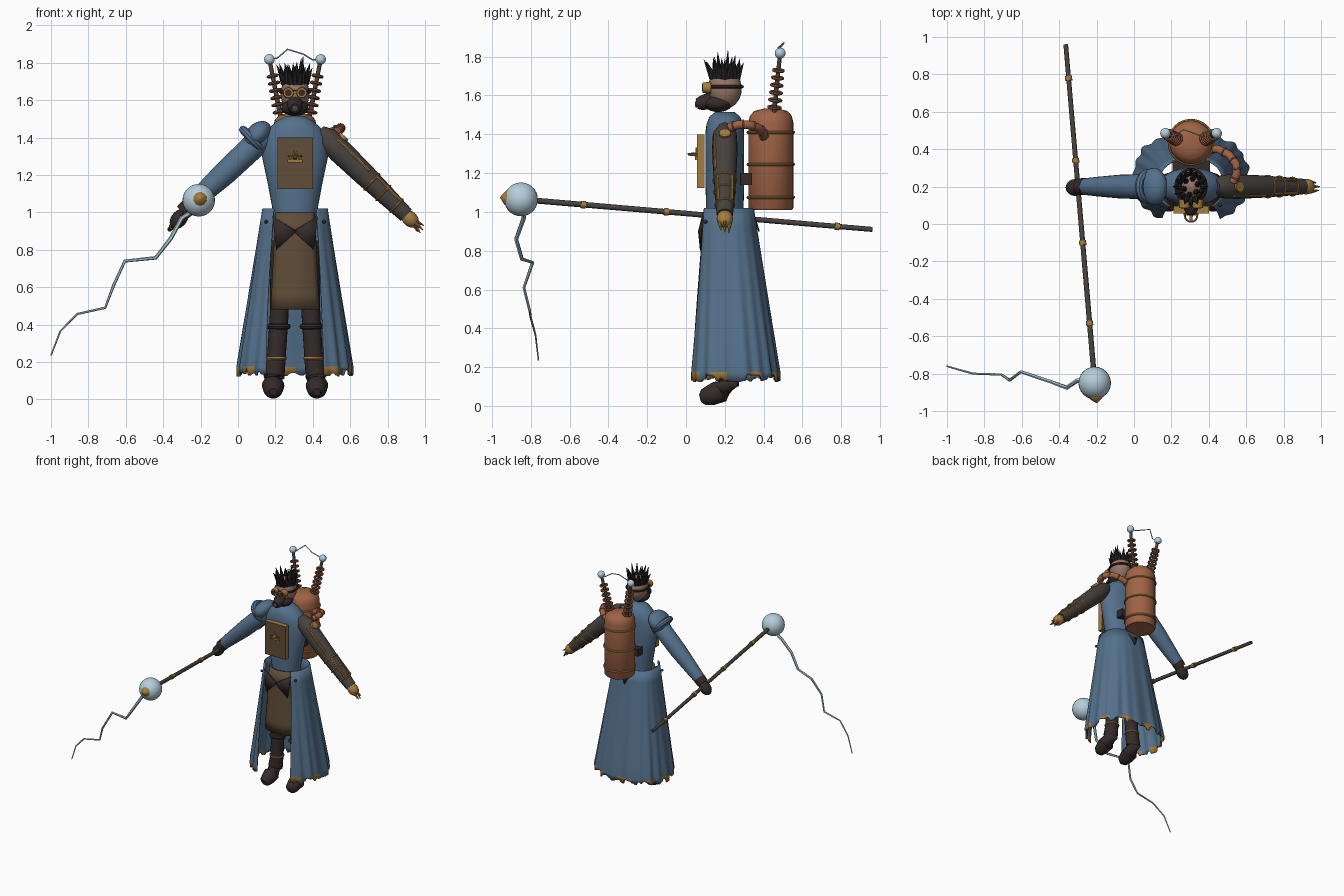
import bpy, bmesh, math, random
from mathutils import Vector, Matrix

random.seed(4)
if "Cube" in bpy.data.objects:
    bpy.data.objects.remove(bpy.data.objects["Cube"], do_unlink=True)

CX, CY = 0.305, 0.2   # figure axis


def material(name, *rgb):
    m = bpy.data.materials.new(name)
    m.use_nodes = True
    m.diffuse_color = (*rgb, 1)
    m.node_tree.nodes["Principled BSDF"].inputs["Base Color"].default_value = (*rgb, 1)
    return m


BLUE = material("coat blue", 0.09, 0.165, 0.26)
COPPER = material("copper", 0.35, 0.125, 0.06)
BRASS = material("brass", 0.37, 0.2, 0.05)
BROWN = material("apron brown", 0.115, 0.075, 0.04)
LEATHER = material("dark leather", 0.035, 0.024, 0.023)
IRON = material("dark iron", 0.065, 0.055, 0.048)
SKIN = material("skin", 0.3, 0.175, 0.125)
PALE = material("pale glass", 0.46, 0.62, 0.7)
HAIR = material("black hair", 0.018, 0.015, 0.018)


def finish(name, bm, *mats):
    bmesh.ops.recalc_face_normals(bm, faces=bm.faces)
    me = bpy.data.meshes.new(name)
    bm.to_mesh(me)
    bm.free()
    ob = bpy.data.objects.new(name, me)
    bpy.context.collection.objects.link(ob)
    for m in mats:
        me.materials.append(m)
    return ob


def skin_rings(bm, rings, closed=True):
    n = len(rings[0])
    for a, b in zip(rings, rings[1:]):
        for i in range(n if closed else n - 1):
            j = (i + 1) % n
            bm.faces.new((a[i], a[j], b[j], b[i]))


def tube(name, mat, pts, sides=16):
    """Round sweep through (x, y, z, radius) points."""
    bm = bmesh.new()
    ps = [Vector(p[:3]) for p in pts]
    rings = []
    for k, p in enumerate(ps):
        t = (ps[min(k + 1, len(ps) - 1)] - ps[max(k - 1, 0)]).normalized()
        side = Vector((0, 1, 0)) if abs(t.y) < 0.8 else Vector((1, 0, 0))
        u = t.cross(side).normalized()
        v = t.cross(u)
        angles = [math.tau * i / sides for i in range(sides)]
        rings.append([bm.verts.new(p + pts[k][3] * (u * math.cos(a) + v * math.sin(a))) for a in angles])
    skin_rings(bm, rings)
    bm.faces.new(rings[0])
    bm.faces.new(rings[-1])
    return finish(name, bm, mat)


def ball(name, mat, loc, size, tilt=0):
    bm = bmesh.new()
    mx = Matrix.Translation(loc) @ Matrix.Rotation(tilt, 4, 'Y') @ Matrix.Diagonal((*size, 1))
    bmesh.ops.create_uvsphere(bm, u_segments=24, v_segments=14, radius=1, matrix=mx)
    return finish(name, bm, mat)


def block(name, mat, loc, size):
    bm = bmesh.new()
    bmesh.ops.create_cube(bm, size=1, matrix=Matrix.Translation(loc) @ Matrix.Diagonal((*size, 1)))
    return finish(name, bm, mat)


def ring(name, mat, loc, axis, major, minor):
    rot = Vector(axis).to_track_quat('Z', 'Y').to_euler()
    bpy.ops.mesh.primitive_torus_add(location=loc, rotation=rot, major_radius=major, minor_radius=minor,
                                     major_segments=32, minor_segments=8)
    ob = bpy.context.object
    ob.name = name
    ob.data.materials.append(mat)
    return ob


def plate(name, mat, pts, thick=0.008):
    ob_bm = bmesh.new()
    ob_bm.faces.new([ob_bm.verts.new(p) for p in pts])
    ob = finish(name, ob_bm, mat)
    ob.modifiers.new("thickness", 'SOLIDIFY').thickness = thick
    return ob


# Torso lofted from ellipses
bm = bmesh.new()
rings = []
for z, rx, ry in [(0.97, .112, .095), (1.15, .145, .1), (1.3, .177, .1), (1.4, .172, .1),
                  (1.45, .14, .095), (1.49, .095, .08), (1.515, .05, .05)]:
    rings.append([bm.verts.new((CX + rx * math.cos(math.tau * i / 32), CY + ry * math.sin(math.tau * i / 32), z))
                  for i in range(32)])
skin_rings(bm, rings)
bm.faces.new(rings[-1])
finish("torso", bm, BLUE)

# Pleated long coat skirt, open at the front, with a torn trimmed hem
bm = bmesh.new()
COLS, ROWS = 120, 10
power = lambda v: math.copysign(abs(v) ** 0.8, v)
jag = [random.uniform(-0.02, 0.025) for _ in range(COLS // 2 + 1)]
rows = []
for r in range(ROWS + 1):
    s = min(r / (ROWS - 1), 1)
    gap = math.radians(36 - 11 * s)
    row = []
    for c in range(COLS + 1):
        a = gap + (math.tau - 2 * gap) * c / COLS
        w = 1 + s * (0.022 * math.sin(a * 19) + 0.015 * math.sin(a * 11 + 1))
        z = 1.02 - 0.845 * s
        if r == ROWS:
            z = 0.14 + jag[c // 2]
        row.append(bm.verts.new((CX + power(math.sin(a)) * (0.175 + 0.13 * s) * w,
                                 0.21 + 0.037 * s - power(math.cos(a)) * (0.14 + 0.095 * s) * w, z)))
    rows.append(row)
skin_rings(bm, rows, closed=False)
for i, f in enumerate(bm.faces):
    if i >= COLS * (ROWS - 1) and (i % COLS) % 15 < 8:
        f.material_index = 1
coat = finish("coat_skirt", bm, BLUE, BRASS)
coat.modifiers.new("thickness", 'SOLIDIFY').thickness = 0.008

# Apron, bowed between the coat edges
bm = bmesh.new()
rows = []
for r in range(7):
    s = r / 6
    rows.append([bm.verts.new((CX + t / 5 * (0.105 + 0.025 * s), 0.085 - 0.02 * s + 0.04 * (t / 5) ** 2,
                               1.0 - 0.52 * s)) for t in range(-5, 6)])
skin_rings(bm, rows, closed=False)
apron = finish("apron", bm, BROWN)
apron.modifiers.new("thickness", 'SOLIDIFY').thickness = 0.008

# Mirrored waist flaps, coat studs, legs and boots
for side, m in (("right", -1), ("left", 1)):
    x = lambda d: CX + m * d
    plate(side + "_waist_flap", LEATHER, [(x(.12), .09, .98), (x(.1), .08, .8), (x(-.01), .07, .9)])
    ball(side + "_coat_stud", LEATHER, (x(.155), .1, .95), (.01, .01, .01))
    tube(side + "_boot", LEATHER, [(x(.08), .21, .85, .05), (x(.085), .215, .45, .05), (x(.1), .22, .22, .05),
                                   (x(.113), .22, .12, .056), (x(.117), .175, .075, .06),
                                   (x(.117), .125, .055, .053), (x(.117), .09, .045, .042),
                                   (x(.117), .072, .04, .02)], 20)
    ring(side + "_knee_strap", LEATHER, (x(.088), .217, .39), (0, 0, 1), .05, .015)
    ring(side + "_ankle_strap", BRASS, (x(.1), .22, .22), (0, 0, 1), .048, .009)
plate("back_flap", LEATHER, [(CX - .05, .35, 1.0), (CX + .05, .35, 1.0), (CX, .38, .9)])

# Chest plate: brown face, brass sides, with a valve on it
chest = block("chest_plate", BROWN, (CX, .076, 1.262), (.19, .04, .275))
chest.data.materials.append(BRASS)
for p in chest.data.polygons:
    p.material_index = int(abs(p.normal.y) < 0.5)
block("valve_base", BRASS, (CX, .052, 1.275), (.08, .012, .014))
tube("valve_stem", BRASS, [(CX, .06, 1.297, .012), (CX, .01, 1.297, .006)], 10)
ring("valve_loop", BRASS, (CX, .045, 1.3), (0, 0, 1), .033, .005)
for d in (-.018, .018):
    tube("valve_strut", BRASS, [(CX + d, .053, 1.275, .005), (CX, .053, 1.33, .005)], 8)

# Head, breathing mask and goggles
ball("head", SKIN, (CX, CY, 1.635), (.077, .087, .103))
ball("mask", LEATHER, (CX, .165, 1.56), (.073, .075, .045))
tube("mask_snout", LEATHER, [(CX, .13, 1.575, .045), (CX, .075, 1.56, .036), (CX, .055, 1.556, .026)])
ball("mask_filter", IRON, (CX, .054, 1.555), (.018, .008, .018))
strap = ring("goggle_strap", LEATHER, (CX, CY, 1.645), (0, 0, 1), .082, .009)
strap.scale = (.98, 1.08, 1)
for d in (-.036, .036):
    tube("goggle_rim", BRASS, [(CX + d, .13, 1.64, .03), (CX + d, .085, 1.64, .027)])
    tube("goggle_lens", LEATHER, [(CX + d, .1, 1.64, .018), (CX + d, .082, 1.64, .018)])
block("goggle_bridge", BRASS, (CX, .105, 1.64), (.03, .015, .012))

# Hair spikes in a crown
for i in range(16):
    a = math.tau * i / 16
    c, s = math.cos(a), math.sin(a)
    lean = random.uniform(.07, .1)
    tube("hair_spike", HAIR, [(CX + .055 * c, CY + .062 * s, 1.69, .022),
                              (CX + lean * c, CY + 1.1 * lean * s, random.uniform(1.76, 1.8), .001)], 6)
for i in range(6):
    a = math.tau * i / 6 + .3
    c, s = math.cos(a), math.sin(a)
    tube("crown_spike", HAIR, [(CX + .035 * c, CY + .04 * s, 1.715, .018),
                               (CX + .045 * c, CY + .055 * s, random.uniform(1.79, 1.835), .001)], 6)

# Right arm in a sleeve, shoulder pad and gloved hand
tube("right_sleeve", BLUE, [(.17, CY, 1.42, .05), (.11, CY, 1.38, .068), (-.07, CY, 1.21, .064),
                            (-.2, CY, 1.09, .052), (-.275, CY, 1.02, .043)], 20)
ball("shoulder_pad", BLUE, (.105, CY, 1.415), (.06, .1, .085), math.radians(45))
ring("shoulder_rim", BLUE, (.077, CY, 1.39), (.72, 0, .69), .072, .022)
tube("right_cuff", LEATHER, [(-.26, CY, 1.035, .046), (-.295, CY, 1.0, .044)])
ball("right_hand", LEATHER, (-.315, .195, .965), (.042, .045, .06), math.radians(40))

# Left mechanical arm with bands, strips, gear and claws
L0, L1 = Vector((.46, CY, 1.41)), Vector((.9, CY, .985))
along = (L1 - L0).normalized()
out = Vector((-along.z, 0, along.x))
at = lambda t, r: (*L0.lerp(L1, t), r)
tube("left_arm", IRON, [at(-.06, .035), at(.03, .062), at(.2, .066), at(.5, .06), at(.8, .05), at(1, .042)], 20)
for t, r in ((.58, .057), (.72, .053), (.88, .047)):
    ring("arm_band", BRASS, L0.lerp(L1, t), along, r, .006)
for t0, t1, y in ((.1, .5, -.05), (.58, .88, -.035), (.58, .88, .035)):
    shift = out * .036 + Vector((0, y, 0))
    tube("arm_strip", BRASS, [(*(L0.lerp(L1, t) + shift), .009) for t in (t0, t1)], 8)
gear = L0.lerp(L1, .13) + out * .063
tube("shoulder_gear", BRASS, [(*(gear - out * .012), .03), (*(gear + out * .012), .03)], 10)
ball("left_hand", BRASS, (.92, CY, .965), (.052, .042, .04), math.radians(44))
for dx, dy, dz in ((.07, 0, -.035), (.065, -.025, -.06), (.05, .025, -.075), (.035, 0, -.07)):
    tube("claw", BRASS, [(.925 + dx * .3, CY + dy, .965 + dz * .3, .013),
                         (.925 + dx, CY + dy * .8, .965 + dz, .002)], 8)

# Back tank with bands, mount and hose
TY = .437
tube("tank", COPPER, [(CX, TY, z, r) for z, r in ((1.01, .108), (1.02, .116), (1.46, .116), (1.495, .108),
                                                  (1.52, .085), (1.532, .04))], 32)
for z in (1.075, 1.245, 1.41):
    ring("tank_band", BRASS, (CX, TY, z), (0, 0, 1), .117, .008)
block("tank_mount", LEATHER, (CX, .31, 1.17), (.2, .06, .06))
path = [(.39, .4, 1.38), (.45, .4, 1.41), (.51, .37, 1.435), (.545, .32, 1.45), (.55, .27, 1.45), (.53, .225, 1.435)]
tube("hose", COPPER, [(*p, .022) for p in path], 12)
for p, q in zip(path, path[1:]):
    ring("hose_rib", COPPER, Vector(p).lerp(Vector(q), .5), Vector(q) - Vector(p), .022, .005)

# Twin coil antennas and the spark between them
for m in (-1, 1):
    base, tip = Vector((CX + m * .075, .452, 1.5)), Vector((CX + m * .137, .485, 1.818))
    tube("antenna_rod", IRON, [(*base, .013), (*tip, .011)], 10)
    for i in range(6):
        ring("antenna_coil", COPPER, base.lerp(tip, .12 + .12 * i), tip - base, .03 - .001 * i, .008)
    ball("antenna_ball", PALE, tip, (.028, .028, .028))
tube("antenna_spark", PALE, [(.17, .485, 1.82, .003), (.21, .47, 1.825, .004), (.265, .505, 1.872, .004),
                             (.35, .475, 1.846, .004), (.4, .5, 1.815, .004), (.44, .485, 1.82, .003)], 6)

# Staff with rings, globe, finial and lightning
S0, S1 = Vector((-.365, .96, .91)), Vector((-.21, -.85, 1.065))
tube("staff", IRON, [(*S0, .013), (*S1, .015)], 10)
for t in (.1, .343, .586, .823):
    p, d = S0.lerp(S1, t), (S1 - S0).normalized() * .012
    tube("staff_ring", BRASS, [(*(p - d), .019), (*(p + d), .019)], 12)
ball("staff_globe", PALE, S1, (.087, .087, .087))
tube("staff_finial", BRASS, [(-.204, -.915, 1.071, .042), (-.202, -.932, 1.073, .036), (-.2, -.957, 1.075, .003)], 10)
bolt = [(-.25, -.84, 1.0), (-.3, -.835, .97), (-.36, -.875, .86), (-.44, -.845, .757), (-.605, -.79, .74),
        (-.665, -.835, .61), (-.71, -.805, .49), (-.86, -.8, .457), (-.95, -.775, .365), (-1, -.76, .235)]
tube("lightning", PALE, [(*p, .013 - .001 * i) for i, p in enumerate(bolt)], 6)

# Smooth shading with sharp edges kept
bpy.ops.object.select_all(action='DESELECT')
for ob in bpy.context.scene.objects:
    if ob.type == 'MESH':
        ob.select_set(True)
        bpy.context.view_layer.objects.active = ob
bpy.ops.object.shade_smooth_by_angle(angle=math.radians(40))
